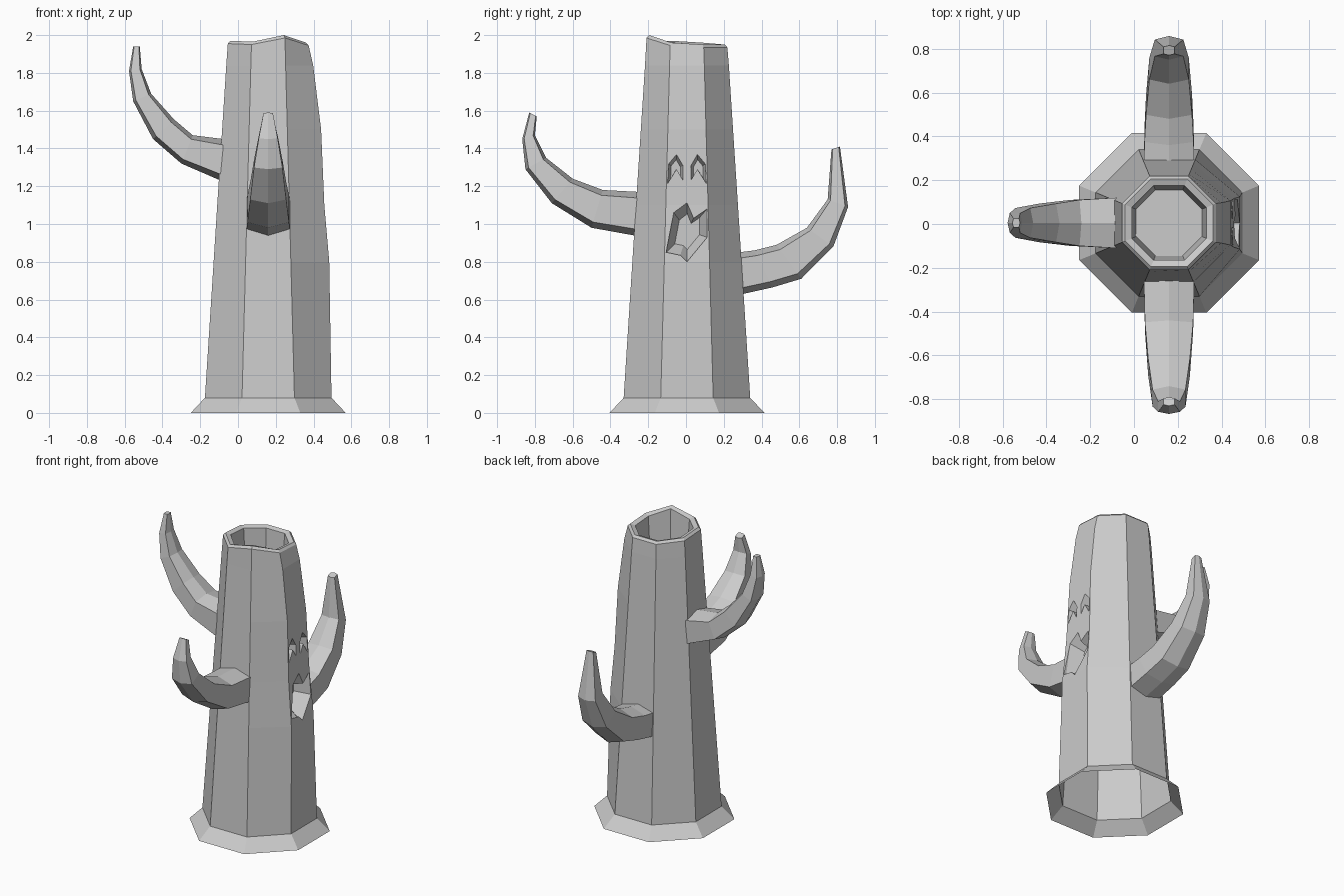
import bpy, bmesh, math

if "Cube" in bpy.data.objects:
    bpy.data.objects.remove(bpy.data.objects["Cube"])

CX, CY = 0.16, 0.005


def make_object(name, bm):
    bmesh.ops.recalc_face_normals(bm, faces=bm.faces[:])
    me = bpy.data.meshes.new(name)
    bm.to_mesh(me)
    bm.free()
    ob = bpy.data.objects.new(name, me)
    bpy.context.collection.objects.link(ob)
    return ob


def loft(name, rings, cap_start=True, cap_end=True):
    bm = bmesh.new()
    loops = [[bm.verts.new(p) for p in r] for r in rings]
    n = len(loops[0])
    for a, b in zip(loops, loops[1:]):
        for i in range(n):
            j = (i + 1) % n
            bm.faces.new((a[i], a[j], b[j], b[i]))
    if cap_start:
        bm.faces.new(loops[0][::-1])
    if cap_end:
        bm.faces.new(loops[-1])
    return make_object(name, bm)


def octagon(apothem, z, face_side=None, dz=None):
    """Flat-sided octagon; face_side pushes the +x side out, dz makes it uneven."""
    pts = []
    for k in range(8):
        a = math.radians(22.5 + 45 * k)
        r = apothem / math.cos(math.radians(22.5))
        x, y = r * math.cos(a), r * math.sin(a)
        if face_side and k in (0, 7):
            x = face_side
        pts.append((CX + x, CY + y, z + (dz[k] if dz else 0)))
    return pts


# Hollow-topped trunk with flared foot and uneven rim
rim = [0.0, 0.0, 0.0, 0.01, 0.02, 0.015, 0.05, 0.01]
trunk = loft("trunk", [
    octagon(0.41, 0), octagon(0.335, 0.08),
    octagon(0.289, 0.8, 0.323), octagon(0.27, 1.1, 0.297),
    octagon(0.244, 1.5, 0.28), octagon(0.222, 1.84, 0.238),
    octagon(0.214, 1.935, dz=rim), octagon(0.2, 1.95, dz=rim),
    octagon(0.17, 1.94, dz=rim), octagon(0.15, 1.68)])


# Carved face: tapered pockets cut into the +x side
def carve(outline, depth_x, taper):
    cy = sum(p[0] for p in outline) / len(outline)
    cz = sum(p[1] for p in outline) / len(outline)
    rings = [[(x, CY + cy + (y - cy) * s, cz + (z - cz) * s) for y, z in outline]
             for x, s in ((0.6, 1), (0.46, 1), (depth_x, taper))]
    cutter = loft("face_cutter", rings)
    cutter.hide_render = True
    mod = trunk.modifiers.new("carve", 'BOOLEAN')
    mod.operation = 'DIFFERENCE'
    mod.solver = 'EXACT'
    mod.object = cutter
    bpy.context.view_layer.objects.active = trunk
    bpy.ops.object.modifier_apply(modifier=mod.name)
    bpy.data.objects.remove(cutter)


eye = [(.105, 1.21), (.1, 1.32), (.055, 1.375), (.018, 1.31), (.02, 1.23), (.055, 1.29)]
carve(eye, 0.39, 0.6)
carve([(-y, z) for y, z in eye], 0.39, 0.6)
carve([(-.11, .85), (-.07, 1.06), (0, 1.115), (.035, 1.03), (.107, 1.08),
       (.107, .93), (0, .80), (-.035, .835)], 0.37, 0.6)

# Open underside
bm = bmesh.new()
bm.from_mesh(trunk.data)
low = [f for f in bm.faces if all(v.co.z < 1e-4 for v in f.verts)]
bmesh.ops.delete(bm, geom=low, context='FACES')
bm.to_mesh(trunk.data)
bm.free()


# Curved six-sided branches from lower and upper edge profiles (reach, height)
def branch(name, place, lower, upper, widths):
    rings = []
    for (r0, z0), (r1, z1), w in zip(lower, upper, widths):
        section = [(0, 0), (w, .15), (w, .86), (0, 1), (-w, .86), (-w, .15)]
        rings.append([place(r0 + (r1 - r0) * t, s, z0 + (z1 - z0) * t)
                      for s, t in section])
    return loft(name, rings, cap_start=False)


branch("left_branch", lambda r, s, z: (-r, CY + s, z),
       [(.08, 1.225), (.3, 1.32), (.45, 1.45), (.555, 1.65), (.577, 1.81), (.555, 1.94)],
       [(.08, 1.45), (.24, 1.47), (.34, 1.555), (.46, 1.69), (.51, 1.82), (.52, 1.94)],
       [.115, .105, .088, .068, .045, .02])
branch("front_branch", lambda r, s, z: (CX + s, -r, z),
       [(.25, .935), (.5, .98), (.71, 1.11), (.85, 1.29), (.867, 1.45), (.83, 1.59)],
       [(.25, 1.17), (.44, 1.18), (.6, 1.24), (.74, 1.35), (.8, 1.47), (.79, 1.57)],
       [.115, .11, .095, .075, .05, .025])
branch("back_branch", lambda r, s, z: (CX + s, r, z),
       [(.28, .625), (.46, .665), (.61, .71), (.78, .88), (.858, 1.09), (.815, 1.41)],
       [(.28, .85), (.36, .86), (.48, .89), (.64, .98), (.75, 1.13), (.77, 1.395)],
       [.115, .112, .105, .09, .065, .025])
